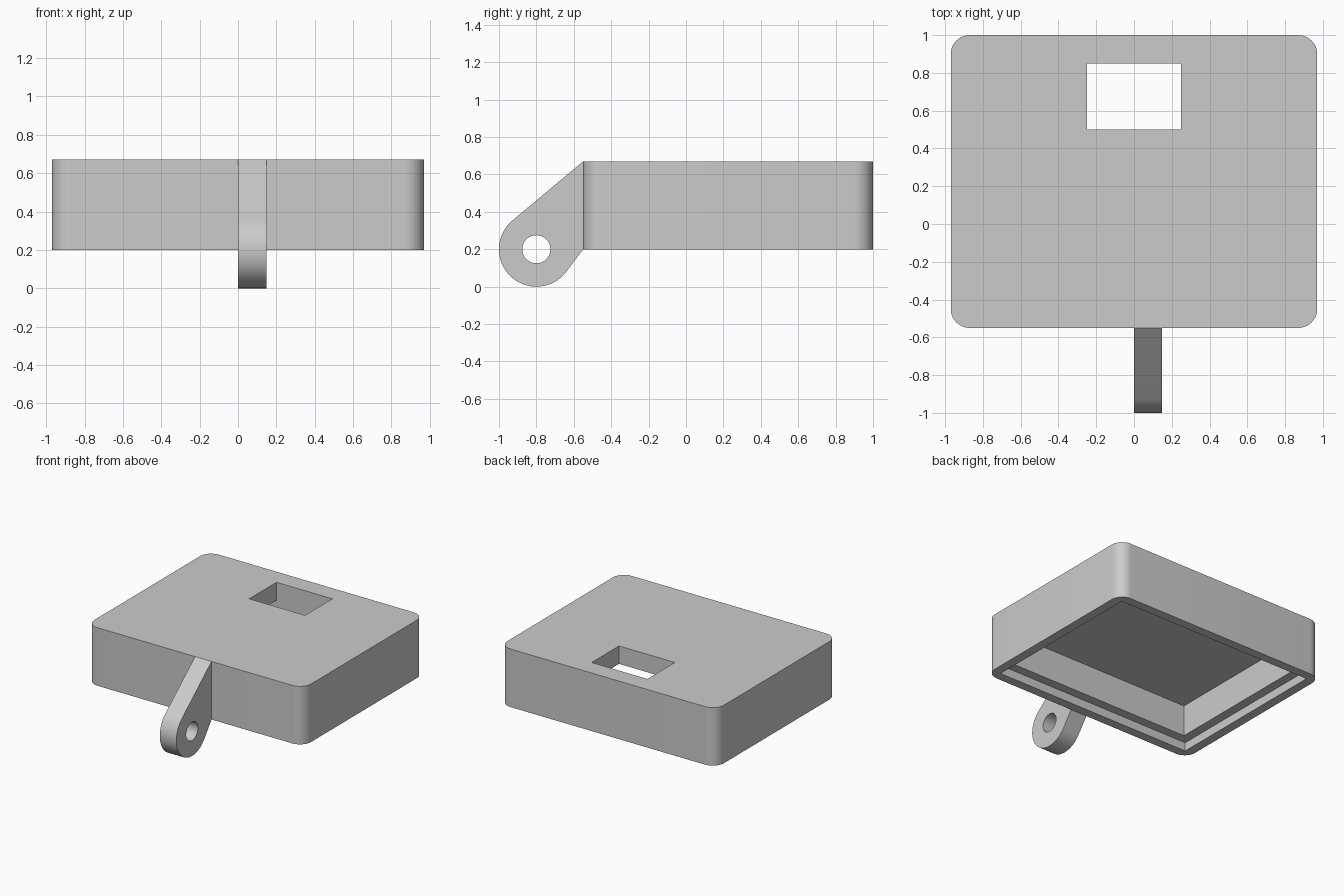
import bpy, bmesh, math

if "Cube" in bpy.data.objects:
    bpy.data.objects.remove(bpy.data.objects["Cube"], do_unlink=True)

grey = bpy.data.materials.new("light_grey")
grey.use_nodes = True
colour = (0.6, 0.6, 0.6, 1.0)
grey.diffuse_color = colour
grey.node_tree.nodes["Principled BSDF"].inputs["Base Color"].default_value = colour


def prism(name, outline, axis, low, high):
    """Extrude a closed 2D outline along x (outline is y, z) or z (outline is x, y)."""
    bm = bmesh.new()
    place = (lambda a, b: (low, a, b)) if axis == "x" else (lambda a, b: (a, b, low))
    face = bm.faces.new([bm.verts.new(place(a, b)) for a, b in outline])
    moved = bmesh.ops.extrude_face_region(bm, geom=[face])["geom"]
    step = (high - low, 0, 0) if axis == "x" else (0, 0, high - low)
    bmesh.ops.translate(bm, vec=step, verts=[v for v in moved if isinstance(v, bmesh.types.BMVert)])
    bmesh.ops.recalc_face_normals(bm, faces=bm.faces)
    mesh = bpy.data.meshes.new(name)
    bm.to_mesh(mesh)
    bm.free()
    mesh.materials.append(grey)
    obj = bpy.data.objects.new(name, mesh)
    bpy.context.collection.objects.link(obj)
    return obj


def arc(cx, cy, r, start, end, steps):
    angles = [math.radians(start + (end - start) * i / steps) for i in range(steps + 1)]
    return [(cx + r * math.cos(a), cy + r * math.sin(a)) for a in angles]


def rectangle(x0, x1, y0, y1):
    return [(x0, y0), (x1, y0), (x1, y1), (x0, y1)]


def activate(obj):
    bpy.ops.object.select_all(action="DESELECT")
    obj.select_set(True)
    bpy.context.view_layer.objects.active = obj


def cut(target, cutter):
    activate(target)
    mod = target.modifiers.new("cut", "BOOLEAN")
    mod.operation = "DIFFERENCE"
    mod.solver = "EXACT"
    mod.object = cutter
    bpy.ops.object.modifier_apply(modifier=mod.name)
    bpy.data.objects.remove(cutter, do_unlink=True)


HALF_X, FRONT, BACK = 0.97, -0.55, 1.0
BOTTOM, TOP = 0.2, 0.67
RADIUS, WALL, LIP = 0.1, 0.15, 0.075

# Cover with rounded vertical corners
outline = []
for i, (x, y) in enumerate([(HALF_X, BACK), (-HALF_X, BACK), (-HALF_X, FRONT), (HALF_X, FRONT)]):
    cx = x - math.copysign(RADIUS, x)
    cy = y - RADIUS if y == BACK else y + RADIUS
    outline += arc(cx, cy, RADIUS, i * 90, i * 90 + 90, 12)
cover = prism("cover", outline, "z", BOTTOM, TOP)

# Stepped hollow underneath: a shallow lip recess, then the deep cavity
for inset, ceiling in ((LIP, 0.27), (WALL, 0.525)):
    shape = rectangle(-HALF_X + inset, HALF_X - inset, FRONT + inset, BACK - inset)
    cut(cover, prism("hollow_cutter", shape, "z", BOTTOM - 0.1, ceiling))

# Rectangular window, flush with the back wall of the cavity
cut(cover, prism("window_cutter", rectangle(-0.25, 0.25, 0.5, BACK - WALL), "z", 0.45, TOP + 0.1))

# Hinge lug: round eye joined to the front wall by two tangent edges
EYE_Y, EYE_Z, EYE_R = -0.8, 0.2, 0.2


def tangent_angle(y, z, side):
    dy, dz = y - EYE_Y, z - EYE_Z
    return math.degrees(math.atan2(dz, dy) + side * math.acos(EYE_R / math.hypot(dy, dz)))


upper = tangent_angle(FRONT, TOP, 1)
lower = tangent_angle(FRONT, BOTTOM, -1) + 360
profile = [(FRONT, BOTTOM), (FRONT, TOP)] + arc(EYE_Y, EYE_Z, EYE_R, upper, lower, 40)
lug = prism("hinge_lug", profile, "x", 0.0, 0.148)
cut(lug, prism("pin_hole_cutter", arc(EYE_Y, EYE_Z, 0.075, 0, 352.5, 47), "x", -0.1, 0.3))

for obj in (cover, lug):
    activate(obj)
    bpy.ops.object.shade_smooth_by_angle(angle=math.radians(30))
